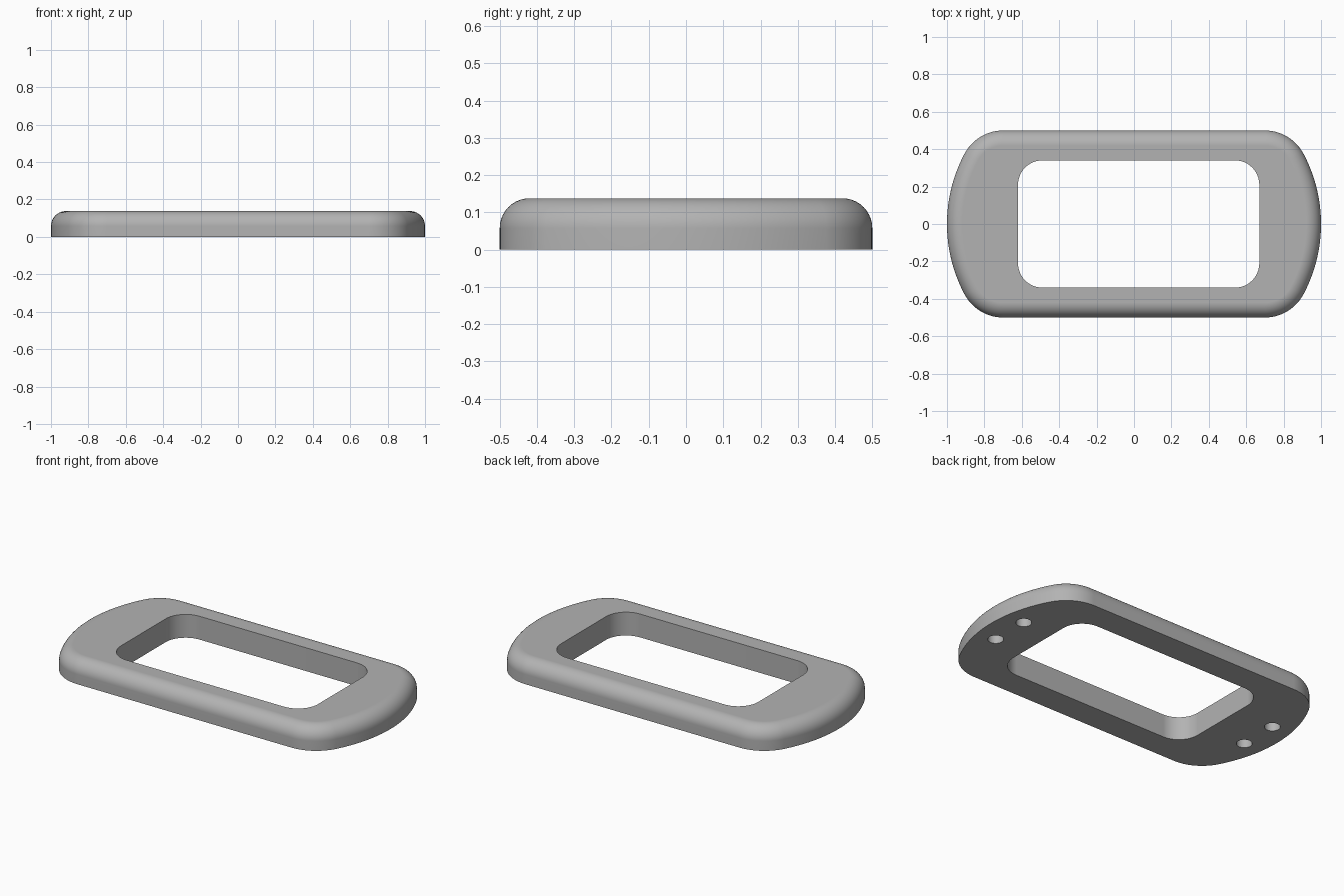
import bpy
import bmesh
from math import sin, cos, pi, sqrt, atan2

if "Cube" in bpy.data.objects:
    bpy.data.objects.remove(bpy.data.objects["Cube"])

HEIGHT, ROUND = 0.138, 0.08     # plate thickness, top edge radius
END_R, CORNER_R = 0.8, 0.233    # bowed end radius, corner radius

grey = bpy.data.materials.new("plain grey")
grey.use_nodes = True
colour = (0.45, 0.45, 0.45, 1)
grey.diffuse_color = colour
grey.node_tree.nodes["Principled BSDF"].inputs["Base Color"].default_value = colour


def arc(cx, cy, r, a, b, n):
    return [(cx + r * cos(a + (b - a) * i / n), cy + r * sin(a + (b - a) * i / n))
            for i in range(n + 1)]


def plate_outline(inset):
    """Straight long sides, bowed ends, rounded corners."""
    cx, cy = 0.7, 0.5 - CORNER_R
    ax = 1 - END_R
    join = atan2(cy, cx - ax)
    quarter = arc(ax, 0, END_R - inset, 0, join, 10)
    quarter += arc(cx, cy, CORNER_R - inset, join, pi / 2, 14)[1:]
    half = quarter + [(-x, y) for x, y in reversed(quarter)]
    return half + [(x, -y) for x, y in reversed(half[1:-1])]


def rounded_rect(cx, hx, hy, r):
    pts = []
    for i, (sx, sy) in enumerate([(1, 1), (-1, 1), (-1, -1), (1, -1)]):
        pts += arc(cx + sx * (hx - r), sy * (hy - r), r, i * pi / 2, (i + 1) * pi / 2, 12)
    return pts


def loft(name, layers):
    """Closed solid through (outline, z) layers."""
    bm = bmesh.new()
    rings = [[bm.verts.new((x, y, z)) for x, y in pts] for pts, z in layers]
    n = len(rings[0])
    for low, high in zip(rings, rings[1:]):
        for i in range(n):
            j = (i + 1) % n
            bm.faces.new((low[i], low[j], high[j], high[i]))
    bm.faces.new(rings[0][::-1])
    bm.faces.new(rings[-1])
    bmesh.ops.recalc_face_normals(bm, faces=bm.faces)
    mesh = bpy.data.meshes.new(name)
    bm.to_mesh(mesh)
    bm.free()
    mesh.materials.append(grey)
    obj = bpy.data.objects.new(name, mesh)
    bpy.context.collection.objects.link(obj)
    return obj


# Plate with a rounded top edge
layers = [(plate_outline(0), 0)]
for k in range(11):
    t = k / 10 * pi / 2
    layers.append((plate_outline(ROUND * (1 - cos(t))), HEIGHT - ROUND + ROUND * sin(t)))
plate = loft("frame_plate", layers)

# Window opening and four blind screw holes underneath
window = rounded_rect(0.025, 0.645, 0.34, 0.13)
cutters = [loft("window_cutter", [(window, -0.1), (window, 0.3)])]
for sx in (-1, 1):
    for sy in (-1, 1):
        ring = arc(sx * 0.87, sy * 0.117, 0.043, 0, 2 * pi, 32)[:-1]
        cutters.append(loft("screw_hole_cutter", [(ring, -0.1), (ring, 0.08)]))

bpy.ops.object.select_all(action="DESELECT")
bpy.context.view_layer.objects.active = plate
plate.select_set(True)
for cutter in cutters:
    mod = plate.modifiers.new("cut", "BOOLEAN")
    mod.operation = "DIFFERENCE"
    mod.solver = "EXACT"
    mod.object = cutter
    bpy.ops.object.modifier_apply(modifier=mod.name)
    bpy.data.objects.remove(cutter)

# Smooth sides and fillet, crisp rims, flat faces kept flat
bpy.ops.object.shade_smooth_by_angle(angle=pi / 6)
weighted = plate.modifiers.new("flat_caps", "WEIGHTED_NORMAL")
weighted.keep_sharp = True
